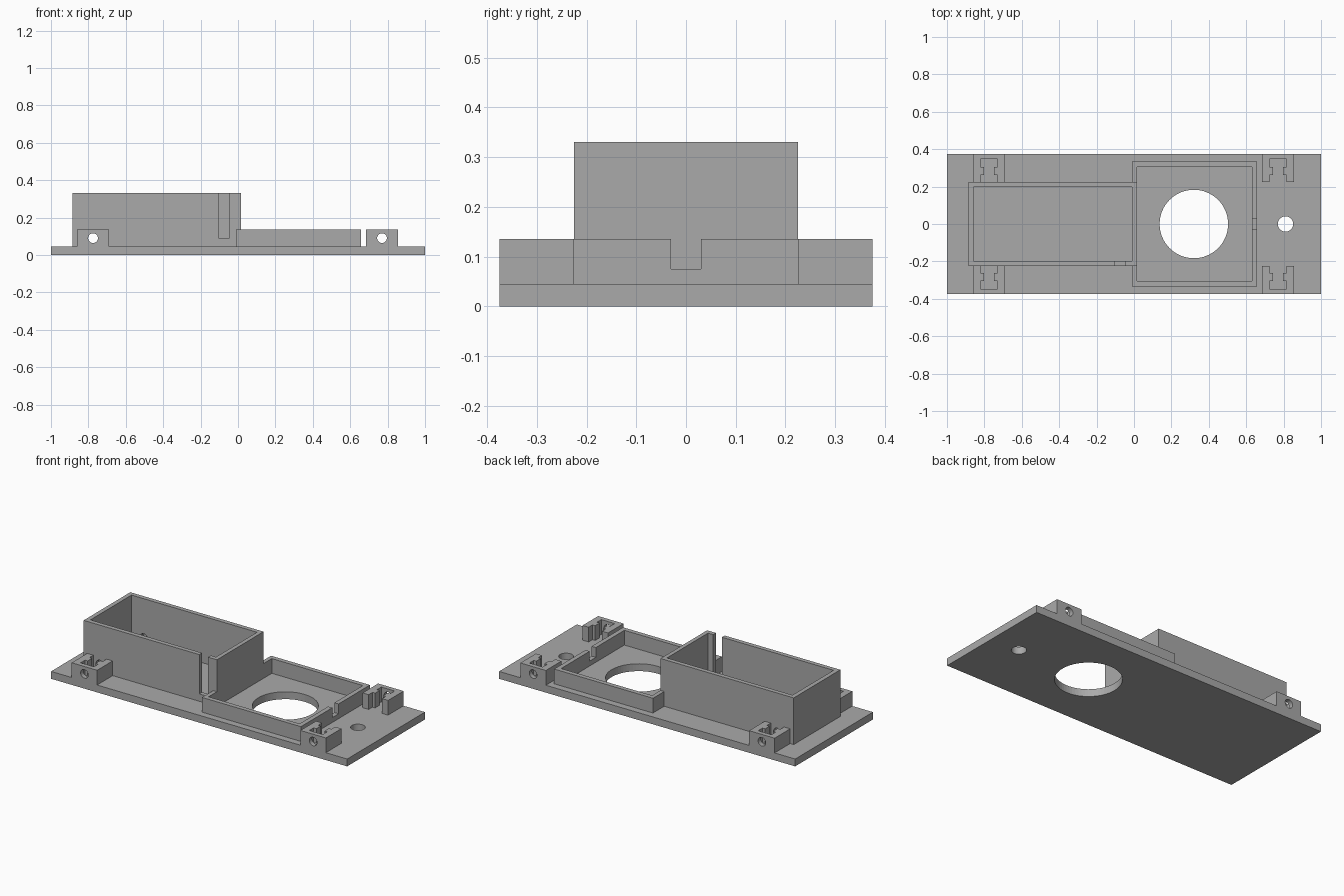
import bpy
import bmesh
from math import pi
from mathutils import Matrix

cube = bpy.data.objects.get("Cube")
if cube:
    bpy.data.objects.remove(cube, do_unlink=True)

GREY = (0.4, 0.4, 0.4, 1.0)
plastic = bpy.data.materials.new("grey plastic")
plastic.use_nodes = True
plastic.diffuse_color = GREY
plastic.node_tree.nodes["Principled BSDF"].inputs["Base Color"].default_value = GREY

FLOOR, LOW, HIGH = 0.045, 0.135, 0.33


def finish(name, bm):
    bmesh.ops.recalc_face_normals(bm, faces=bm.faces)
    mesh = bpy.data.meshes.new(name)
    bm.to_mesh(mesh)
    bm.free()
    mesh.materials.append(plastic)
    obj = bpy.data.objects.new(name, mesh)
    bpy.context.collection.objects.link(obj)
    return obj


def prism(name, outline, z0, z1):
    """Extrude a flat outline from z0 up to z1."""
    bm = bmesh.new()
    face = bm.faces.new([bm.verts.new((x, y, z0)) for x, y in outline])
    top = bmesh.ops.extrude_face_region(bm, geom=[face])["geom"]
    bmesh.ops.translate(bm, vec=(0, 0, z1 - z0),
                        verts=[v for v in top if isinstance(v, bmesh.types.BMVert)])
    return finish(name, bm)


def block(name, x0, x1, y0, y1, z0, z1):
    return prism(name, [(x0, y0), (x1, y0), (x1, y1), (x0, y1)], z0, z1)


def rod(centre, radius, length, along_y=False):
    bm = bmesh.new()
    turn = Matrix.Rotation(pi / 2 if along_y else 0, 4, "X")
    bmesh.ops.create_cone(bm, cap_ends=True, segments=64, radius1=radius, radius2=radius,
                          depth=length, matrix=Matrix.Translation(centre) @ turn)
    return finish("cutter", bm)


def cut(obj, cutter):
    """Subtract the cutter for good and discard it."""
    cutter.hide_render = True
    mod = obj.modifiers.new("cut", "BOOLEAN")
    mod.operation, mod.solver, mod.object = "DIFFERENCE", "EXACT", cutter
    bpy.context.view_layer.objects.active = obj
    bpy.ops.object.modifier_apply(modifier=mod.name)
    bpy.data.objects.remove(cutter, do_unlink=True)


# Base plate with the large opening and the small cable hole
base = block("base_plate", -1, 1, -0.375, 0.375, 0, FLOOR)
cut(base, rod((0.32, 0, 0), 0.183, 0.4))
cut(base, rod((0.81, 0, 0), 0.041, 0.4))

# Tall open box with a wire slot in its front wall and screw passages
box = block("tall_box", -0.885, 0.015, -0.225, 0.225, FLOOR, HIGH)
cut(box, block("cutter", -0.858, -0.01, -0.198, 0.198, 0, 0.5))
cut(box, block("cutter", -0.104, -0.045, -0.3, -0.15, 0.09, 0.5))
cut(box, rod((-0.775, 0, 0.09), 0.026, 1, along_y=True))

# Low tray wall: two mirrored halves and a sill below the end notch
half = [(-0.01, 0.225), (0.015, 0.225), (0.015, 0.305), (0.63, 0.305),
        (0.63, 0.03), (0.658, 0.03), (0.658, 0.333), (-0.01, 0.333)]
for side, sign in (("back", 1), ("front", -1)):
    prism("tray_wall_" + side, [(x, sign * y) for x, y in half], FLOOR, LOW)
block("tray_notch_sill", 0.63, 0.658, -0.03, 0.03, FLOOR, 0.075)

# Screw mounts: blocks with an I-shaped pocket open towards the middle
right_edge = [(0.086, 0.225), (0.086, 0.375)]
pocket = [(0.045, 0.347), (0.045, 0.305), (0.027, 0.305),
          (0.027, 0.262), (0.045, 0.262), (0.045, 0.225)]
mirror = lambda pts: [(-x, y) for x, y in reversed(pts)]
mount = right_edge + mirror(right_edge) + mirror(pocket[::1]) + pocket
for end, cx in (("right", -0.775), ("left", 0.77)):
    for side, sign in (("back", 1), ("front", -1)):
        obj = prism(f"screw_mount_{side}_{end}",
                    [(cx + x, sign * y) for x, y in mount], FLOOR, LOW)
        cut(obj, rod((cx, 0, 0.09), 0.026, 1, along_y=True))
